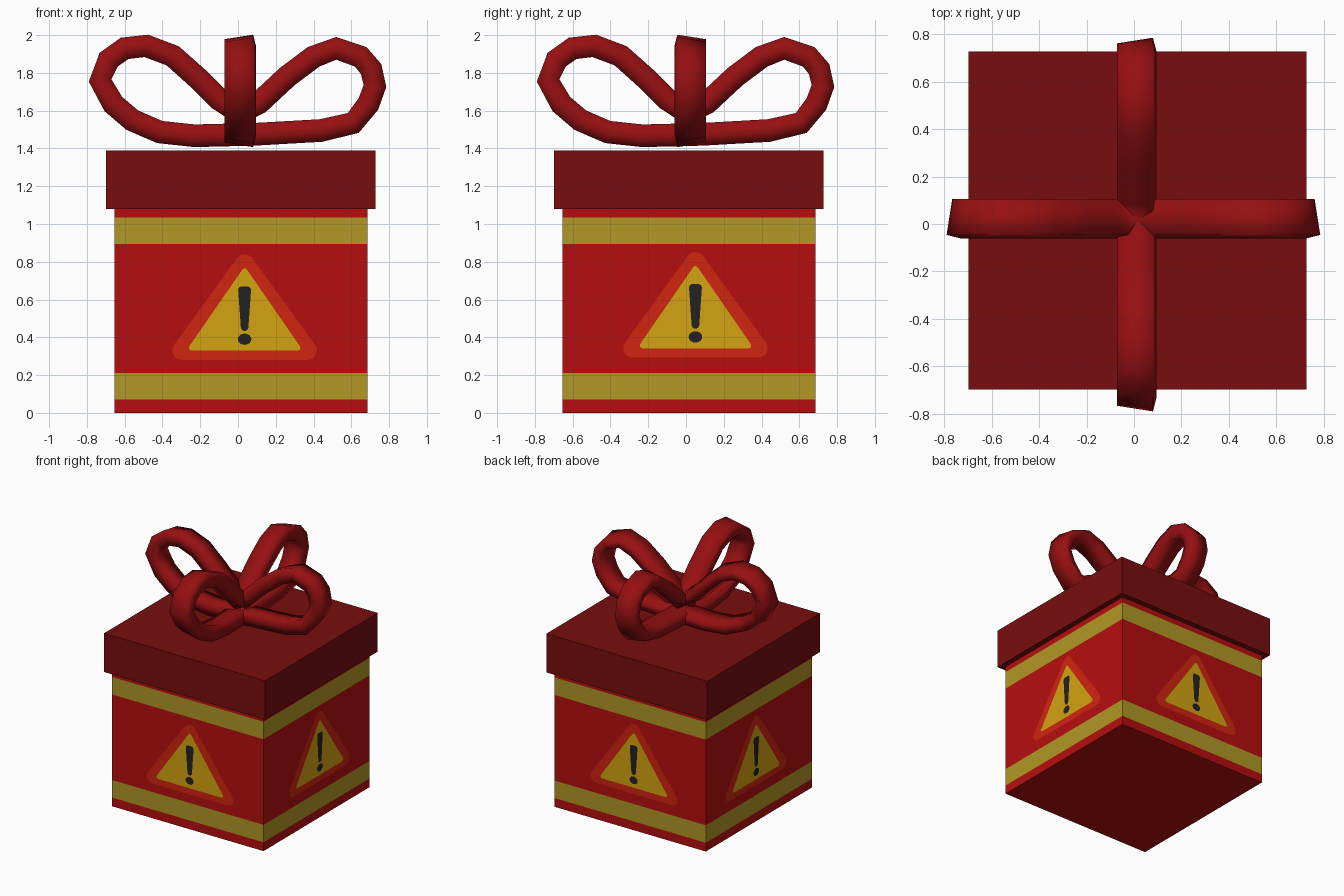
import bpy, bmesh, math
from mathutils import Vector, Matrix

if "Cube" in bpy.data.objects:
    bpy.data.objects.remove(bpy.data.objects["Cube"])

C = 0.015      # box centre in x and y
HALF = 0.67    # half width of the box body


def material(name, rgb):
    m = bpy.data.materials.new(name)
    m.diffuse_color = (*rgb, 1)
    m.use_nodes = True
    m.node_tree.nodes["Principled BSDF"].inputs["Base Color"].default_value = m.diffuse_color
    return m


RED = material("box red", (0.47, 0.0043, 0.0043))
GOLD = material("stripe gold", (0.44, 0.31, 0.018))
LID = material("lid dark red", (0.19, 0.0043, 0.0045))
RIBBON = material("ribbon red", (0.31, 0.005, 0.006))
ORANGE = material("sign border orange red", (0.63, 0.018, 0.005))
YELLOW = material("sign yellow", (0.65, 0.37, 0.005))
BLACK = material("mark black", (0.016, 0.016, 0.016))


def finish(name, bm, *mats):
    me = bpy.data.meshes.new(name)
    bm.to_mesh(me)
    bm.free()
    for m in mats:
        me.materials.append(m)
    ob = bpy.data.objects.new(name, me)
    bpy.context.collection.objects.link(ob)
    return ob


def box(half, z0, z1):
    bm = bmesh.new()
    bmesh.ops.create_cube(bm, size=1, matrix=Matrix.Translation((C, C, (z0 + z1) / 2))
                          @ Matrix.Diagonal((2 * half, 2 * half, z1 - z0, 1)))
    return bm


# box body, cut at the stripe edges
STRIPES = [(0.07, 0.21), (0.895, 1.035)]
bm = box(HALF, 0, 1.1)
for z in sum(STRIPES, ()):
    bmesh.ops.bisect_plane(bm, geom=bm.verts[:] + bm.edges[:] + bm.faces[:],
                           plane_co=(0, 0, z), plane_no=(0, 0, 1))
for f in bm.faces:
    z = f.calc_center_median().z
    if abs(f.normal.z) < 0.5 and any(a < z < b for a, b in STRIPES):
        f.material_index = 1
finish("box_body", bm, RED, GOLD)

# lid
finish("lid", box(0.7125, 1.08, 1.39), LID)


# warning signs: flat rounded shapes laid just off each side
def rounded(corners, r):
    """Outline of a counter-clockwise polygon of corner centres grown by r."""
    pts, n = [], len(corners)
    for i in range(n):
        p, q, s = (Vector(corners[(i + k) % n]) for k in (-1, 0, 1))
        a0 = math.atan2(*(q - p).yx) - math.pi / 2
        a1 = math.atan2(*(s - q).yx) - math.pi / 2
        a1 += 2 * math.pi if a1 < a0 else 0
        for k in range(6):
            a = a0 + (a1 - a0) * k / 5
            pts.append(q + r * Vector((math.cos(a), math.sin(a))))
    return pts


BORDER = rounded([(-0.333, 0.33), (0.333, 0.33), (0, 0.79)], 0.05)
PANEL = rounded([(-0.28, 0.345), (0.28, 0.345), (0, 0.75)], 0.015)
STROKE = rounded([(0, 0.453), (0.014, 0.65), (-0.014, 0.65)], 0.02)
DOT = [(0.036 * math.cos(k * math.pi / 8), 0.39 + 0.03 * math.sin(k * math.pi / 8))
       for k in range(16)]
LAYERS = [("border", BORDER, 0.002, ORANGE), ("panel", PANEL, 0.004, YELLOW),
          ("stroke", STROKE, 0.006, BLACK), ("dot", DOT, 0.006, BLACK)]

# side name, turn about z, sideways and upward shift of the sign
for side, turn, du, dv in [("front", 0, 0.02, 0), ("right", 90, 0.035, 0.012),
                           ("back", 180, 0.035, 0.012), ("left", 270, -0.04, 0.008)]:
    mat = Matrix.Translation((C, C, 0)) @ Matrix.Rotation(math.radians(turn), 4, "Z")
    for part, outline, lift, colour in LAYERS:
        bm = bmesh.new()
        bm.faces.new([bm.verts.new(mat @ Vector((u + du, -HALF - lift, v + dv)))
                      for u, v in outline])
        finish(f"{side}_sign_{part}", bm, colour)

# bow: two crossed ribbon loops, each a closed flattened tube
PATH = [(-.73, 1.76), (-.685, 1.87), (-.6, 1.93), (-.485, 1.943), (-.345, 1.89),
        (-.205, 1.765), (-.1, 1.66), (.01, 1.58), (.11, 1.64), (.26, 1.78),
        (.4, 1.885), (.52, 1.93), (.65, 1.885), (.705, 1.82), (.725, 1.73),
        (.69, 1.635), (.61, 1.535), (.44, 1.495), (.09, 1.475), (-.23, 1.467),
        (-.415, 1.487), (-.56, 1.55), (-.66, 1.635)]
# cross-section as (sideways, outwards)
SECTION = [(-.083, 0), (-.068, .06), (.083, .036), (.083, -.036), (-.068, -.06)]


def bow_loop(name, mat):
    bm = bmesh.new()
    n, m = len(PATH), len(SECTION)
    rings = []
    for i, p in enumerate(PATH):
        a, b = Vector(PATH[i - 1]), Vector(PATH[(i + 1) % n])
        t = (b - a).normalized()
        out = Vector((-t.y, t.x))
        rings.append([bm.verts.new(mat @ Vector((p[0] + out.x * o, s, p[1] + out.y * o)))
                      for s, o in SECTION])
    for i in range(n):
        r0, r1 = rings[i], rings[(i + 1) % n]
        for j in range(m):
            k = (j + 1) % m
            f = bm.faces.new((r0[j], r0[k], r1[k], r1[j]))
            f.smooth = True
    bmesh.ops.recalc_face_normals(bm, faces=bm.faces[:])
    finish(name, bm, RIBBON)


bow_loop("bow_loop_across", Matrix.Translation((0, 0.022, 0)))
bow_loop("bow_loop_along", Matrix.Translation((0.012, 0, 0)) @ Matrix.Rotation(math.pi / 2, 4, "Z"))
